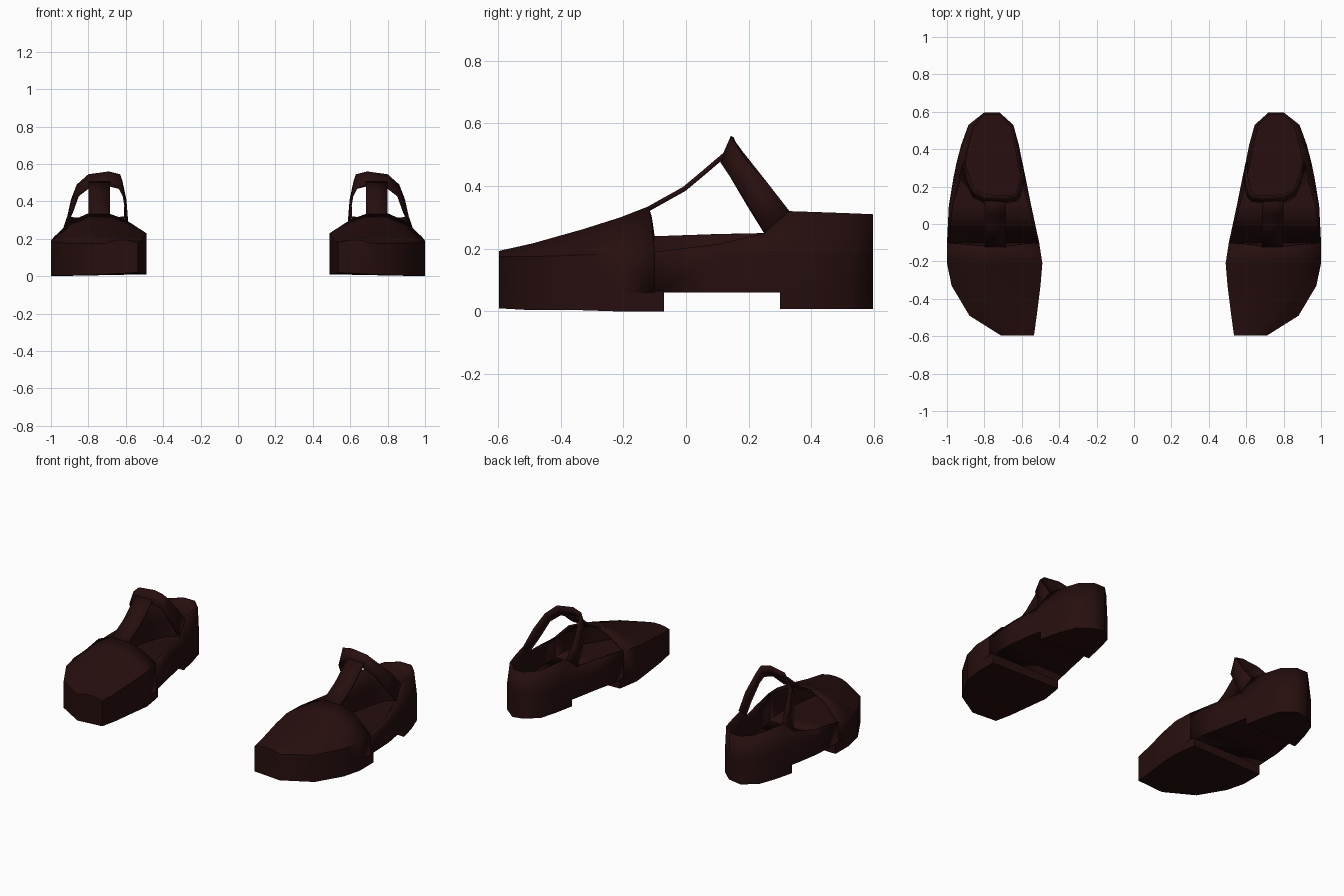
import bpy, bmesh
from math import radians

cube = bpy.data.objects.get("Cube")
if cube:
    bpy.data.objects.remove(cube, do_unlink=True)

leather = bpy.data.materials.new("dark brown leather")
leather.use_nodes = True
COLOUR = (0.02, 0.0045, 0.0045, 1)
leather.diffuse_color = COLOUR
bsdf = leather.node_tree.nodes["Principled BSDF"]
bsdf.inputs["Base Color"].default_value = COLOUR
bsdf.inputs["Roughness"].default_value = 0.8


def loft(name, rows, closed=False, caps=(False, False), thickness=0.0):
    """Skin a list of cross-sections and mirror the part to the other shoe."""
    bm = bmesh.new()
    rings = [[bm.verts.new(p) for p in row] for row in rows]
    n = len(rings[0])
    for a, b in zip(rings, rings[1:]):
        for i in range(n if closed else n - 1):
            j = (i + 1) % n
            bm.faces.new((a[i], a[j], b[j], b[i]))
    for use, ring in zip(caps, (rings[0], rings[-1])):
        if use:
            bm.faces.new(ring)
    bmesh.ops.recalc_face_normals(bm, faces=bm.faces)
    mesh = bpy.data.meshes.new(name)
    bm.to_mesh(mesh)
    bm.free()
    mesh.materials.append(leather)
    obj = bpy.data.objects.new(name, mesh)
    bpy.context.collection.objects.link(obj)
    if thickness:
        solid = obj.modifiers.new("Thickness", 'SOLIDIFY')
        solid.thickness = thickness
        solid.offset = -1
    mirror = obj.modifiers.new("Other shoe", 'MIRROR')
    mirror.use_axis = (True, False, False)
    mirror.use_clip = False
    mirror.use_mirror_merge = False
    bpy.ops.object.select_all(action='DESELECT')
    obj.select_set(True)
    bpy.context.view_layer.objects.active = obj
    bpy.ops.object.shade_smooth_by_angle(angle=radians(50))
    return obj


ARCH = 0.06

# Closed toe: y, inner x, outer x, inner wall, outer wall, crown height
toe = [(-0.597, 0.535, 0.71, 0.18, 0.175, 0.193),
       (-0.49, 0.52, 0.88, 0.19, 0.175, 0.217),
       (-0.33, 0.50, 0.975, 0.215, 0.18, 0.262),
       (-0.21, 0.49, 1.0, 0.23, 0.185, 0.30),
       (-0.10, 0.507, 1.0, 0.24, 0.19, 0.335)]


def toe_section(y, xi, xo, zi, zo, top):
    w = xo - xi
    lean = 0.02 if y > -0.15 else 0
    return [(xi, y, ARCH), (xi, y, zi),
            (xi + 0.2 * w, y - lean / 2, zi + 0.68 * (top - zi)),
            (xi + 0.37 * w, y - lean, top), (xi + 0.6 * w, y - lean, top),
            (xi + 0.8 * w, y - lean / 2, zo + 0.7 * (top - zo)),
            (xo, y, zo), (xo, y, ARCH)]


loft("toe_upper", [toe_section(*s) for s in toe], True, (True, False), 0.012)

# Open back half: y, inner x, outer x, inner wall, outer wall, lean
back = [(-0.10, 0.507, 1.0, 0.24, 0.19, 0.0),
        (0.10, 0.55, 0.99, 0.247, 0.215, 0.01),
        (0.25, 0.58, 0.965, 0.25, 0.25, 0.03),
        (0.33, 0.597, 0.948, 0.32, 0.32, 0.035),
        (0.42, 0.615, 0.925, 0.317, 0.317, 0.03),
        (0.53, 0.645, 0.885, 0.313, 0.313, 0.02),
        (0.597, 0.72, 0.80, 0.31, 0.31, 0.0)]


def back_section(y, xi, xo, zi, zo, lean):
    return [(xi + lean * 0.4, y, zi), (xi, y, 0.17), (xi, y, ARCH),
            (xo, y, ARCH), (xo, y, 0.17), (xo - lean, y, zo)]


loft("heel_upper", [back_section(*s) for s in back], False, (False, True), 0.012)


# Solid blocks under the ball of the foot and the heel
def block(name, stations, bottom):
    rows = [[(xi, y, ARCH + 0.005), (xo, y, ARCH + 0.005),
             (xo, y, bottom(y)), (xi, y, bottom(y) + 0.01)]
            for y, xi, xo in stations]
    loft(name, rows, True, (True, True))


block("front_sole", [s[:3] for s in toe] + [(-0.07, 0.513, 0.999)],
      lambda y: 0.01 if y < -0.5 else 0.004 if y < -0.3 else 0.0)
block("heel_block", [(0.30, 0.59, 0.955)] + [s[:3] for s in back[3:]],
      lambda y: 0.008)

# Ankle strap: lower and upper edge points from inner side to outer side
ankle = [((0.586, 0.25, 0.25), (0.60, 0.33, 0.32)),
         ((0.59, 0.20, 0.33), (0.597, 0.26, 0.41)),
         ((0.607, 0.14, 0.43), (0.618, 0.18, 0.51)),
         ((0.63, 0.12, 0.47), (0.63, 0.15, 0.545)),
         ((0.69, 0.11, 0.485), (0.69, 0.143, 0.56)),
         ((0.80, 0.11, 0.475), (0.80, 0.15, 0.545)),
         ((0.86, 0.14, 0.43), (0.862, 0.185, 0.49)),
         ((0.893, 0.20, 0.34), (0.893, 0.26, 0.41)),
         ((0.935, 0.25, 0.25), (0.913, 0.33, 0.32))]
loft("ankle_strap", ankle, thickness=0.01)

# Centre strap from the toe upper to the ankle strap
centre = [(-0.13, 0.33), (-0.01, 0.397), (0.05, 0.447), (0.118, 0.505)]
loft("centre_strap", [[(0.685, y, z), (0.80, y, z)] for y, z in centre],
     thickness=0.015)
